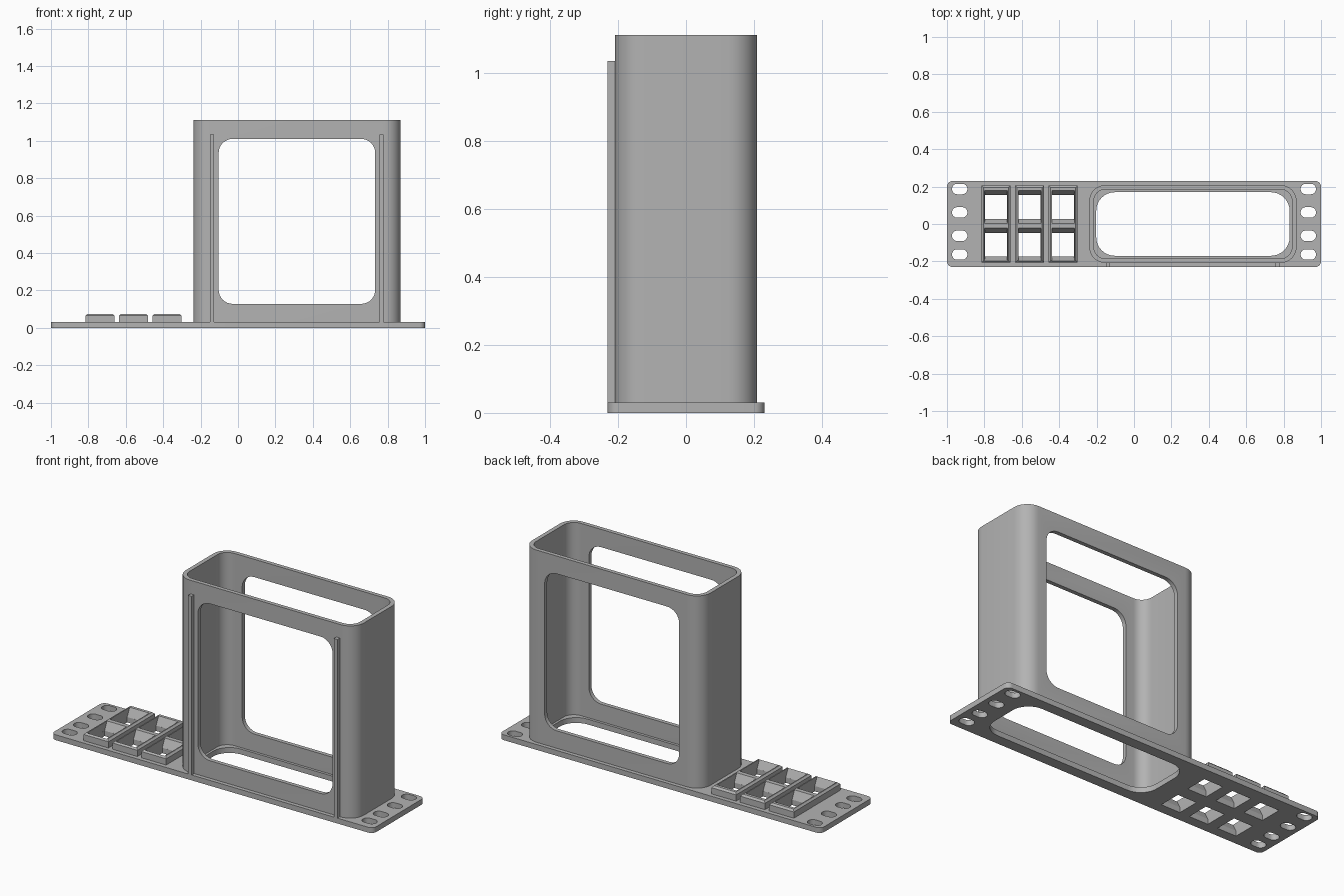
import bpy, bmesh, math
from mathutils import Matrix, Vector

if "Cube" in bpy.data.objects:
    bpy.data.objects.remove(bpy.data.objects["Cube"])

grey = bpy.data.materials.new("plain grey")
grey.use_nodes = True
grey.diffuse_color = (0.45, 0.45, 0.45, 1)
grey.node_tree.nodes["Principled BSDF"].inputs["Base Color"].default_value = grey.diffuse_color


def rounded(w, h, r, steps=8):
    """Outline of a rounded rectangle centred on the origin."""
    pts = []
    corners = ((1, 1), (-1, 1), (-1, -1), (1, -1)) if r else ()
    for i, (sx, sy) in enumerate(corners):
        for k in range(steps + 1):
            a = (i + k / steps) * math.pi / 2
            pts.append((sx * (w / 2 - r) + r * math.cos(a), sy * (h / 2 - r) + r * math.sin(a)))
    return pts or [(w / 2, h / 2), (-w / 2, h / 2), (-w / 2, -h / 2), (w / 2, -h / 2)]


def prism(name, outline, depth, matrix, top_scale=None):
    """Extrude an outline along local z from 0 to depth, then place it."""
    bm = bmesh.new()
    base = bm.faces.new([bm.verts.new((x, y, 0)) for x, y in outline])
    ext = bmesh.ops.extrude_face_region(bm, geom=[base])
    for v in (g for g in ext["geom"] if isinstance(g, bmesh.types.BMVert)):
        v.co.z = depth
        if top_scale:
            v.co.x *= top_scale[0]
            v.co.y *= top_scale[1]
    bmesh.ops.remove_doubles(bm, verts=bm.verts, dist=1e-5)
    bmesh.ops.recalc_face_normals(bm, faces=bm.faces)
    bm.transform(matrix)
    mesh = bpy.data.meshes.new(name)
    bm.to_mesh(mesh)
    bm.free()
    mesh.materials.append(grey)
    ob = bpy.data.objects.new(name, mesh)
    bpy.context.collection.objects.link(ob)
    return ob


def at(x, y, z):
    return Matrix.Translation(Vector((x, y, z)))


def cut(ob, cutter):
    """Subtract a cutter and discard it."""
    mod = ob.modifiers.new("cut", "BOOLEAN")
    mod.operation, mod.solver, mod.object = "DIFFERENCE", "EXACT", cutter
    bpy.context.view_layer.objects.active = ob
    bpy.ops.object.modifier_apply(modifier=mod.name)
    bpy.data.objects.remove(cutter)


# Layout
THICK, TOP = 0.03, 1.11
BOX_X = 0.315
ROWS = (0.091, -0.11)
COLUMNS = (-0.738, -0.558, -0.379)

# Mounting plate with sleeve opening and end slots
plate = prism("mounting_plate", rounded(2, 0.46, 0.03), THICK, at(0, 0, 0))
cut(plate, prism("opening", rounded(1.034, 0.34, 0.1), 0.2, at(BOX_X, 0, -0.1)))
for x in (-0.932, 0.932):
    for y in (0.187, 0.062, -0.063, -0.163):
        cut(plate, prism("slot", rounded(0.082, 0.056, 0.0275), 0.2, at(x, y, -0.1)))

# Tall open sleeve with a window through front and back
sleeve = prism("device_sleeve", rounded(1.108, 0.416, 0.085), TOP - THICK, at(BOX_X, 0, THICK))
cut(sleeve, prism("hollow", rounded(1.06, 0.37, 0.062), 2, at(BOX_X, 0, -0.5)))
cut(sleeve, prism("window", rounded(0.837, 0.882, 0.075), 1,
                  at(BOX_X, 0.5, 0.569) @ Matrix.Rotation(math.pi / 2, 4, "X")))

# Thin stiffening ribs on the front of the sleeve
for side, name in ((-1, "right_rib"), (1, "left_rib")):
    prism(name, rounded(0.022, 0.025, 0), 1.034 - THICK, at(BOX_X + side * 0.453, -0.2175, THICK))

# Jack frames: bevelled blocks, each with two tapered sockets through the plate
frames = []
for i, x in enumerate(COLUMNS):
    frame = prism(f"jack_frame_{i + 1}", rounded(0.154, 0.412, 0), 0.035, at(x, 0, THICK))
    rim = prism(f"jack_rim_{i + 1}", rounded(0.154, 0.412, 0), 0.01, at(x, 0, THICK + 0.035), (0.87, 0.95))
    for y in ROWS:
        cut(plate, prism("hole", rounded(0.118, 0.126, 0), 0.2, at(x, y, -0.1)))
        for part in (frame, rim):
            funnel = prism("socket", rounded(0.118, 0.126, 0), 0.046, at(x, y, THICK - 0.0005), (1.03, 1.4))
            cut(part, funnel)
    frames += [frame, rim]

# Merge each rim into its frame
for frame, rim in zip(frames[::2], frames[1::2]):
    bpy.ops.object.select_all(action="DESELECT")
    frame.select_set(True)
    rim.select_set(True)
    bpy.context.view_layer.objects.active = frame
    bpy.ops.object.join()

# Smooth the rounded corners, keep the edges crisp
bpy.ops.object.select_all(action="DESELECT")
for ob in (plate, sleeve):
    ob.select_set(True)
bpy.context.view_layer.objects.active = plate
bpy.ops.object.shade_smooth_by_angle(angle=math.radians(30))
